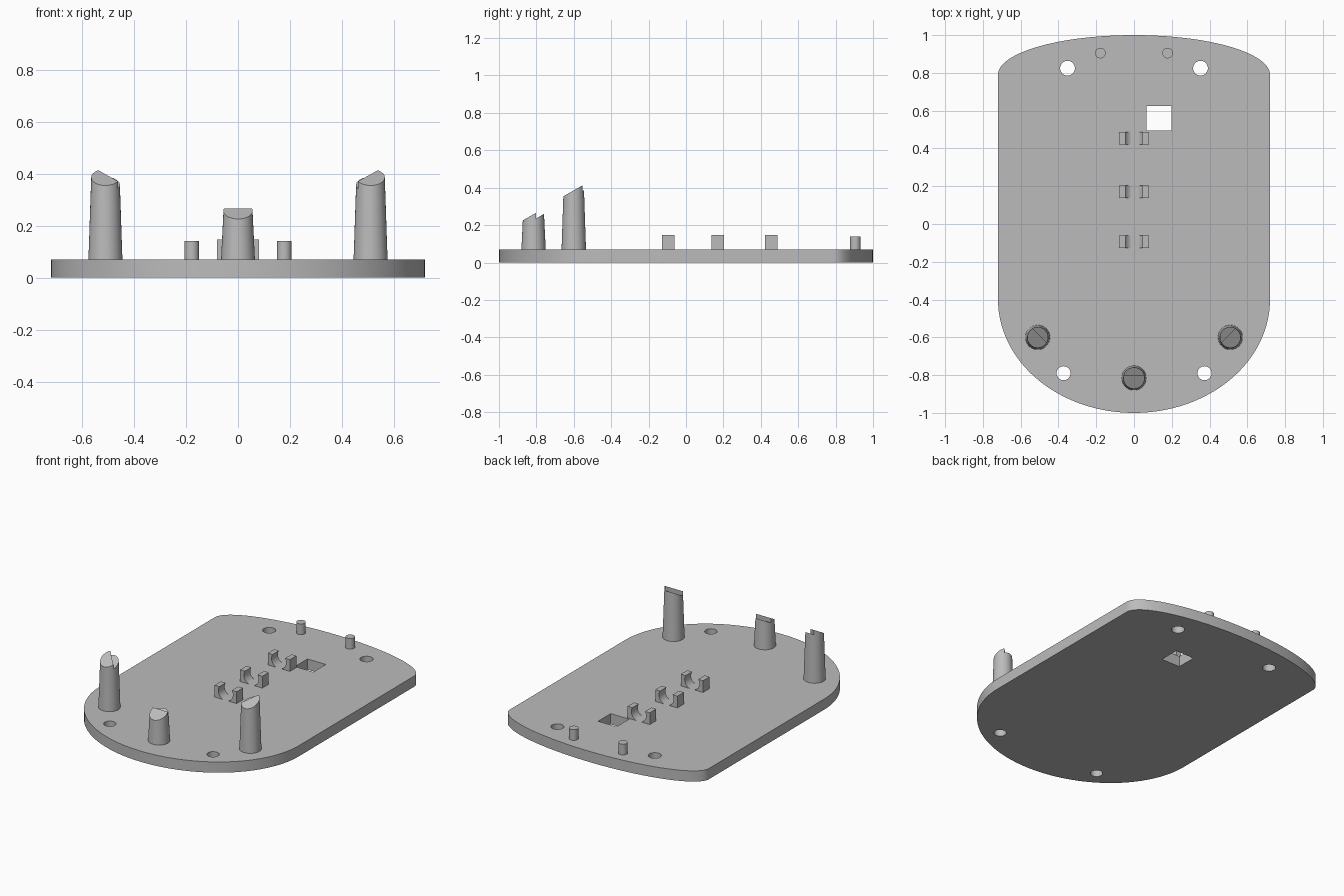
import bpy
import bmesh
from math import pi, sin, cos
from mathutils import Vector

if "Cube" in bpy.data.objects:
    bpy.data.objects.remove(bpy.data.objects["Cube"])

PLATE_TOP = 0.07
SINK = 0.05          # raised parts start inside the plate
SLOPE = 0.57         # tilt of the post tops

grey = bpy.data.materials.new("plain grey")
grey.use_nodes = True
grey.diffuse_color = (0.5, 0.5, 0.5, 1)
grey.node_tree.nodes["Principled BSDF"].inputs["Base Color"].default_value = (0.5, 0.5, 0.5, 1)


def to_object(name, bm):
    bmesh.ops.recalc_face_normals(bm, faces=bm.faces[:])
    mesh = bpy.data.meshes.new(name)
    bm.to_mesh(mesh)
    bm.free()
    mesh.materials.append(grey)
    obj = bpy.data.objects.new(name, mesh)
    bpy.context.collection.objects.link(obj)
    return obj


def prism(name, outline, low, high):
    """Extrude a plan outline; low and high are functions of (x, y)."""
    bm = bmesh.new()
    bottom = [bm.verts.new((x, y, low(x, y))) for x, y in outline]
    top = [bm.verts.new((x, y, high(x, y))) for x, y in outline]
    bm.faces.new(bottom)
    bm.faces.new(top)
    for i in range(len(outline)):
        j = (i + 1) % len(outline)
        bm.faces.new((bottom[i], bottom[j], top[j], top[i]))
    return to_object(name, bm)


def block(name, x0, x1, y0, y1, z0, z1):
    return prism(name, [(x0, y0), (x1, y0), (x1, y1), (x0, y1)],
                 lambda x, y: z0, lambda x, y: z1)


def cone(name, x, y, r0, r1, z0, z1, segments=48):
    bm = bmesh.new()
    bmesh.ops.create_cone(bm, cap_ends=True, segments=segments,
                          radius1=r0, radius2=r1, depth=z1 - z0)
    bmesh.ops.translate(bm, verts=bm.verts, vec=(x, y, (z0 + z1) / 2))
    return to_object(name, bm)


def activate(obj):
    bpy.ops.object.select_all(action="DESELECT")
    obj.select_set(True)
    bpy.context.view_layer.objects.active = obj


def cut(obj, cutters):
    activate(obj)
    for cutter in cutters:
        mod = obj.modifiers.new("cut", "BOOLEAN")
        mod.operation = "DIFFERENCE"
        mod.solver = "EXACT"
        mod.object = cutter
        bpy.ops.object.modifier_apply(modifier=mod.name)
        bpy.data.objects.remove(cutter)


def smooth(obj):
    activate(obj)
    bpy.ops.object.shade_smooth_by_angle(angle=pi / 6)


def arc(cy, ry, start, steps=64):
    return [(0.72 * cos(start + pi * i / steps), cy + ry * sin(start + pi * i / steps))
            for i in range(steps + 1)]


# Base plate: shallow elliptical back, deep elliptical front
plate = prism("base_plate", arc(0.79, 0.21, 0) + arc(-0.4, 0.6, pi),
              lambda x, y: 0, lambda x, y: PLATE_TOP)
holes = [block("window_cutter", 0.065, 0.198, 0.495, 0.625, -1, 1)]
for side in (-1, 1):
    holes.append(cone("hole_cutter", side * 0.352, 0.825, 0.039, 0.039, -1, 1))
    holes.append(cone("hole_cutter", side * 0.373, -0.79, 0.037, 0.037, -1, 1))
cut(plate, holes)
smooth(plate)

# Locating pins at the back
for side, label in ((-1, "right"), (1, "left")):
    smooth(cone(label + "_back_pin", side * 0.178, 0.905, 0.028, 0.028, SINK, 0.14, 32))

# Cradle clips: blocks with a round groove running front to back
for label, y in (("front", -0.095), ("middle", 0.17), ("back", 0.455)):
    clip = block(label + "_clip", -0.08, 0.08, y - 0.033, y + 0.033, SINK, 0.147)
    bm = bmesh.new()
    bmesh.ops.create_cone(bm, cap_ends=True, segments=48, radius1=0.053, radius2=0.053, depth=0.2)
    for v in bm.verts:
        v.co = Vector((v.co.x, y + v.co.z, v.co.y + 0.12))
    cut(clip, [to_object("groove_cutter", bm)])
    smooth(clip)


def stepped_post(name, x, y, height, angle):
    """Tapered post with a tilted top, stepped down on the side facing angle."""
    post = cone(name, x, y, 0.066, 0.052, SINK, height + 0.08)
    n = Vector((cos(angle), sin(angle)))
    t = Vector((-n.y, n.x))

    def top_cutter(offset, drop):
        corners = [Vector((x, y)) + n * a + t * b
                   for a, b in ((offset, -0.2), (0.2, -0.2), (0.2, 0.2), (offset, 0.2))]
        return prism("top_cutter", [tuple(c) for c in corners],
                     lambda px, py: height + SLOPE * (py - y) - drop, lambda px, py: 1)

    cut(post, [top_cutter(-0.2, 0), top_cutter(0.014, 0.03)])
    smooth(post)


# Support posts, each step facing the middle of the plate
stepped_post("front_post", 0, -0.815, 0.258, pi / 2)
stepped_post("right_post", -0.51, -0.6, 0.386, pi / 4)
stepped_post("left_post", 0.51, -0.6, 0.386, 3 * pi / 4)
